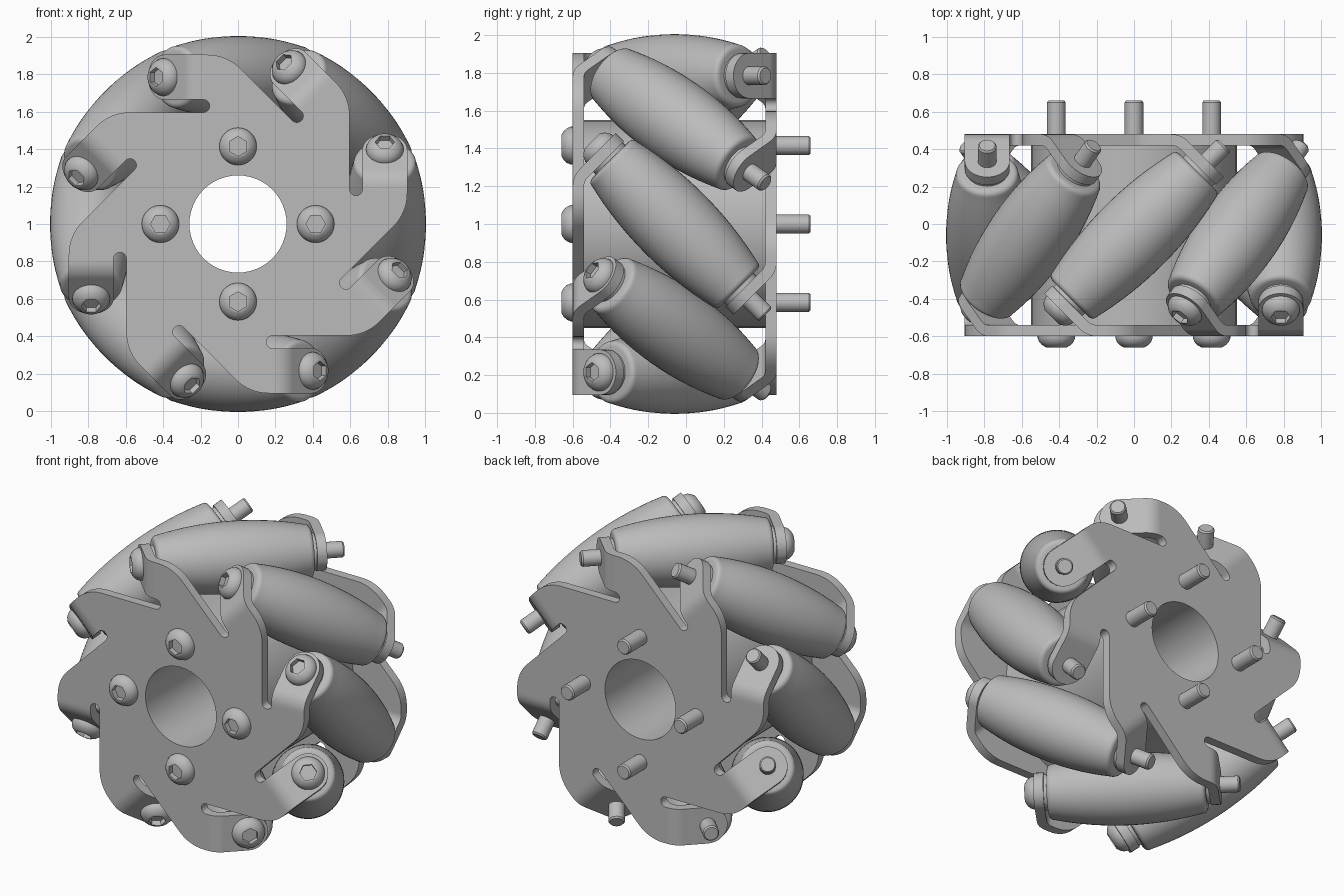
import bpy, bmesh
from math import sin, cos, tan, pi, sqrt, radians
from mathutils import Matrix, Vector

if "Cube" in bpy.data.objects:
    bpy.data.objects.remove(bpy.data.objects["Cube"])

grey = bpy.data.materials.new("plain grey")
grey.use_nodes = True
grey.diffuse_color = (0.5, 0.5, 0.5, 1)
grey.node_tree.nodes["Principled BSDF"].inputs["Base Color"].default_value = (0.5, 0.5, 0.5, 1)

ROLLERS = 8
STEP = 2 * pi / ROLLERS
CENTRE = Matrix.Translation((0, -0.06, 1))
AXIS_R = 0.785          # distance of roller axles from the wheel axis
PLATE = 0.51            # mid-plane of each side plate


def turn(angle):
    """Rotation about the wheel axis, counter-clockwise from the front."""
    return Matrix.Rotation(-angle, 4, 'Y')


def finish(name, bm, matrix):
    bmesh.ops.remove_doubles(bm, verts=bm.verts[:], dist=1e-4)
    bmesh.ops.recalc_face_normals(bm, faces=bm.faces[:])
    mesh = bpy.data.meshes.new(name)
    bm.to_mesh(mesh)
    bm.free()
    mesh.materials.append(grey)
    obj = bpy.data.objects.new(name, mesh)
    obj.matrix_world = matrix
    bpy.context.collection.objects.link(obj)
    return obj


def smooth(obj, degrees=35):
    obj.data.shade_smooth()
    obj.data.set_sharp_from_angle(angle=radians(degrees))


def lathe(name, profile, matrix, segs=36):
    """Turn (radius, height) points about local z; a third item marks a hexagonal ring."""
    bm = bmesh.new()
    rings = []
    for r, z, *hexed in profile:
        ring = []
        for i in range(segs):
            a = 2 * pi * i / segs
            k = cos(pi / 6) / cos(a % (pi / 3) - pi / 6) if hexed else 1
            ring.append(bm.verts.new((r * k * cos(a), r * k * sin(a), z)))
        rings.append(ring)
    for low, high in zip(rings, rings[1:]):
        for i in range(segs):
            j = (i + 1) % segs
            bm.faces.new((low[i], low[j], high[j], high[i]))
    obj = finish(name, bm, matrix)
    smooth(obj)
    return obj


def screw(name, tip, base, matrix):
    """Button-head screw with a hexagonal socket."""
    dome = [(0.1, 0), (0.1, 0.01), (0.092, 0.03), (0.078, 0.046), (0.062, 0.056), (0.055, 0.06)]
    profile = [(0, tip), (0.042, tip), (0.05, tip + 0.01), (0.05, base)]
    profile += [(r, base + h) for r, h in dome]
    profile += [(0.052, base + 0.06, 'hex'), (0.052, base + 0.025, 'hex'), (0, base + 0.025)]
    lathe(name, profile, matrix)


def side_plate(name, matrix):
    """Flat star plate with slotted tabs folded square to the roller axles."""
    half = 0.12                                  # tab half-width
    outer, tab_in, inner = AXIS_R + half, AXIS_R - half, 0.597
    bend_r, fillet = 0.1, 0.25
    fold = 0.24 - bend_r * tan(pi / 8)
    corner = outer - inner * sqrt(2) + fillet * tan(pi / 8)
    slot_r = (tab_in - inner) / 2

    # Outline of one sector as (radial, tangential) points
    sector = [(outer - fillet + fillet * cos(a), corner + fillet * sin(a))
              for a in (-pi / 4 + pi / 4 * i / 8 for i in range(9))]
    sector += [(outer, fold), (tab_in, fold)]
    sector += [(inner + slot_r + slot_r * cos(a), 0.185 - slot_r * sin(a))
               for a in (pi * i / 8 for i in range(9))]

    # Folded tab as rows of (tangential, depth, half-width)
    rows = [(fold + bend_r * sin(a), bend_r * (1 - cos(a)), half)
            for a in (pi / 4 * i / 6 for i in range(7))]
    t0, d0, _ = rows[-1]
    for i in range(9):
        a = radians(82) * i / 8
        run = (0.15 + half * sin(a)) * sqrt(0.5)
        rows.append((t0 + run, d0 + run, half * cos(a)))

    bm = bmesh.new()
    spins = [turn(k * STEP) for k in range(ROLLERS)]
    loops = [[m @ Vector((a, -PLATE, t)) for m in spins for a, t in sector],
             [turn(2 * pi * i / 48) @ Vector((0.26, -PLATE, 0)) for i in range(48)]]
    edges = []
    for loop in loops:
        verts = [bm.verts.new(p) for p in loop]
        edges += [bm.edges.new((v, verts[i - 1])) for i, v in enumerate(verts)]
    bmesh.ops.triangle_fill(bm, edges=edges, use_beauty=True)
    for m in spins:
        pairs = [[bm.verts.new(m @ Vector((AXIS_R + s * w, d - PLATE, t))) for s in (-1, 1)]
                 for t, d, w in rows]
        for p, q in zip(pairs, pairs[1:]):
            bm.faces.new((p[0], p[1], q[1], q[0]))
    obj = finish(name, bm, matrix)

    # Sheet thickness
    mod = obj.modifiers.new("thickness", 'SOLIDIFY')
    mod.thickness, mod.offset = 0.06, 0
    bpy.context.view_layer.objects.active = obj
    bpy.ops.object.modifier_apply(modifier=mod.name)
    smooth(obj)
    obj.modifiers.new("normals", 'WEIGHTED_NORMAL').keep_sharp = True


# Side plates: the back one is the front one flipped about the x axis
side_plate("front_plate", CENTRE)
side_plate("back_plate", CENTRE @ Matrix.Rotation(pi, 4, 'X'))

# Hub tube and its four through bolts
facing = Matrix.Rotation(pi / 2, 4, 'X')
lathe("hub", [(0.26, -0.48), (0.55, -0.48), (0.55, 0.48), (0.26, 0.48), (0.26, -0.48)],
      CENTRE @ facing, 48)
for k in range(4):
    spot = turn(k * pi / 2) @ Matrix.Translation((0.415, 0, 0))
    screw(f"hub_bolt_{k + 1}", -0.72, 0.54, CENTRE @ spot @ facing)

# Barrel rollers, their collars and axle screws
half_len, edge = 0.48, 0.03
barrel = []
for i in range(17):
    s = (half_len - edge) * (i / 8 - 1)
    barrel.append((sqrt(1 - s * s / 2) - 0.785 + 0.005, s))
end_r = barrel[0][0] - edge
rounding = [(end_r + edge * cos(a), half_len - edge + edge * sin(a))
            for a in (pi / 2 * i / 5 for i in range(1, 6))]
cap = rounding + [(0, half_len)]
barrel = [(r, -z) for r, z in reversed(cap)] + barrel + cap
for k in range(ROLLERS):
    place = (CENTRE @ turn(k * STEP) @ Matrix.Translation((AXIS_R, 0, 0))
             @ Matrix.Rotation(pi / 4, 4, 'X'))
    lathe(f"roller_{k + 1}", barrel, place, 48)
    lathe(f"roller_collar_{k + 1}", [(0, -0.5), (0.11, -0.5), (0.11, 0.5), (0, 0.5)], place)
    screw(f"roller_axle_{k + 1}", -0.68, 0.56, place)
